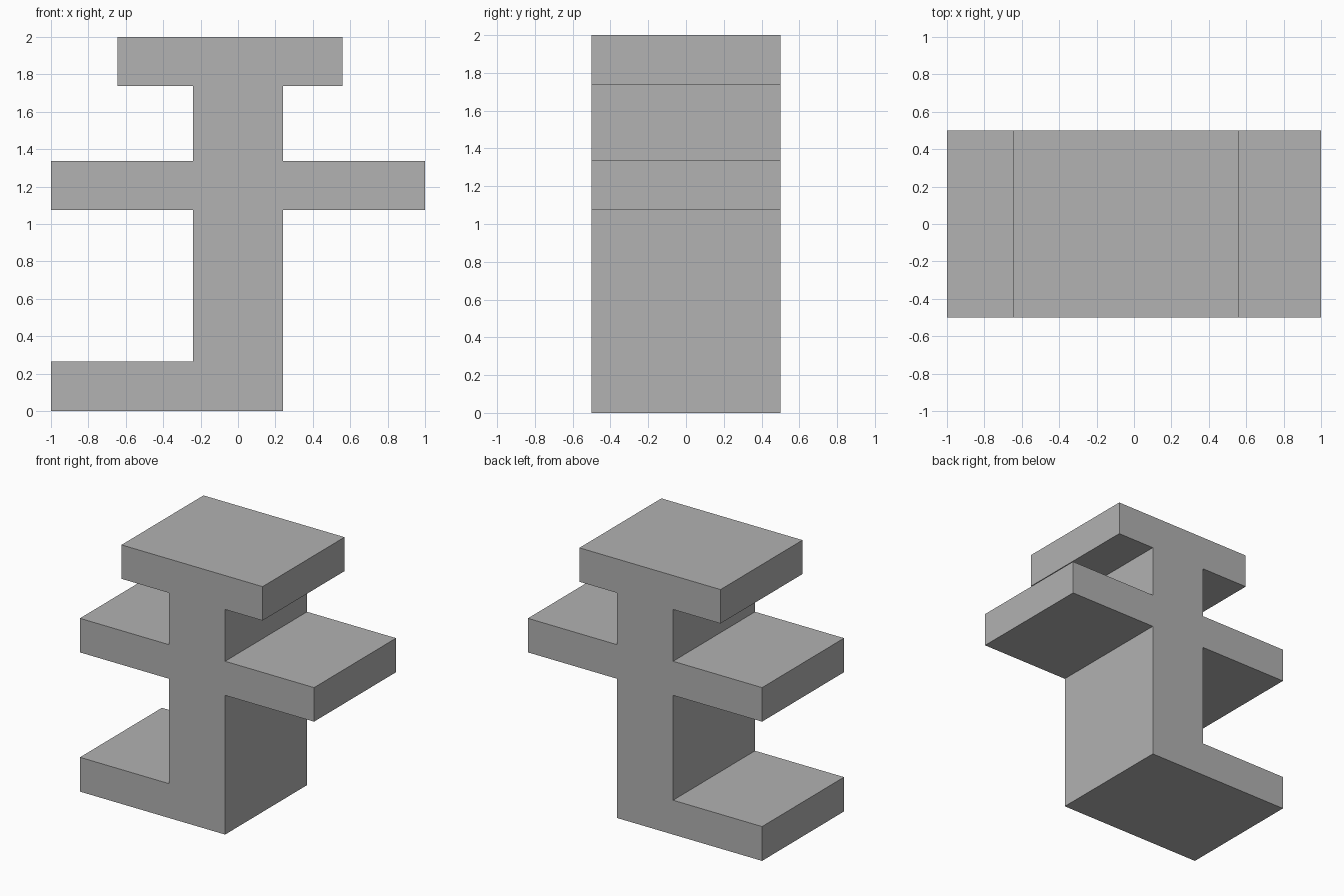
import bpy
import bmesh

if "Cube" in bpy.data.objects:
    bpy.data.objects.remove(bpy.data.objects["Cube"])

DEPTH = 1.0

grey = bpy.data.materials.new("plain grey")
grey.diffuse_color = (0.445, 0.445, 0.445, 1.0)
grey.use_nodes = True
grey.node_tree.nodes["Principled BSDF"].inputs["Base Color"].default_value = grey.diffuse_color


def extrude_profile(name, outline, depth, material):
    """Extrude a closed x-z outline along y, centred on y = 0."""
    bm = bmesh.new()
    face = bm.faces.new([bm.verts.new((x, -depth / 2, z)) for x, z in outline])
    moved = bmesh.ops.extrude_face_region(bm, geom=[face])["geom"]
    bmesh.ops.translate(bm, vec=(0, depth, 0),
                        verts=[v for v in moved if isinstance(v, bmesh.types.BMVert)])
    bmesh.ops.recalc_face_normals(bm, faces=bm.faces)
    mesh = bpy.data.meshes.new(name)
    bm.to_mesh(mesh)
    bm.free()
    mesh.materials.append(material)
    obj = bpy.data.objects.new(name, mesh)
    bpy.context.collection.objects.link(obj)
    return obj


# Heights of the foot, the cross arms and the cap
FOOT_TOP = 0.265
ARM_LOW, ARM_HIGH = 1.075, 1.338
CAP_LOW, CAP_TOP = 1.738, 2.0
POST = 0.24

# Post with one foot, two arms and a cap, as a single closed outline
outline = [
    (-1, 0), (POST, 0),                                            # base
    (POST, ARM_LOW), (1, ARM_LOW), (1, ARM_HIGH), (POST, ARM_HIGH),  # right arm
    (POST, CAP_LOW), (0.56, CAP_LOW), (0.56, CAP_TOP),             # cap right
    (-0.645, CAP_TOP), (-0.645, CAP_LOW), (-POST, CAP_LOW),        # cap left
    (-POST, ARM_HIGH), (-1, ARM_HIGH), (-1, ARM_LOW), (-POST, ARM_LOW),  # left arm
    (-POST, FOOT_TOP), (-1, FOOT_TOP),                             # foot
]
extrude_profile("post_with_arms", outline, DEPTH, grey)
